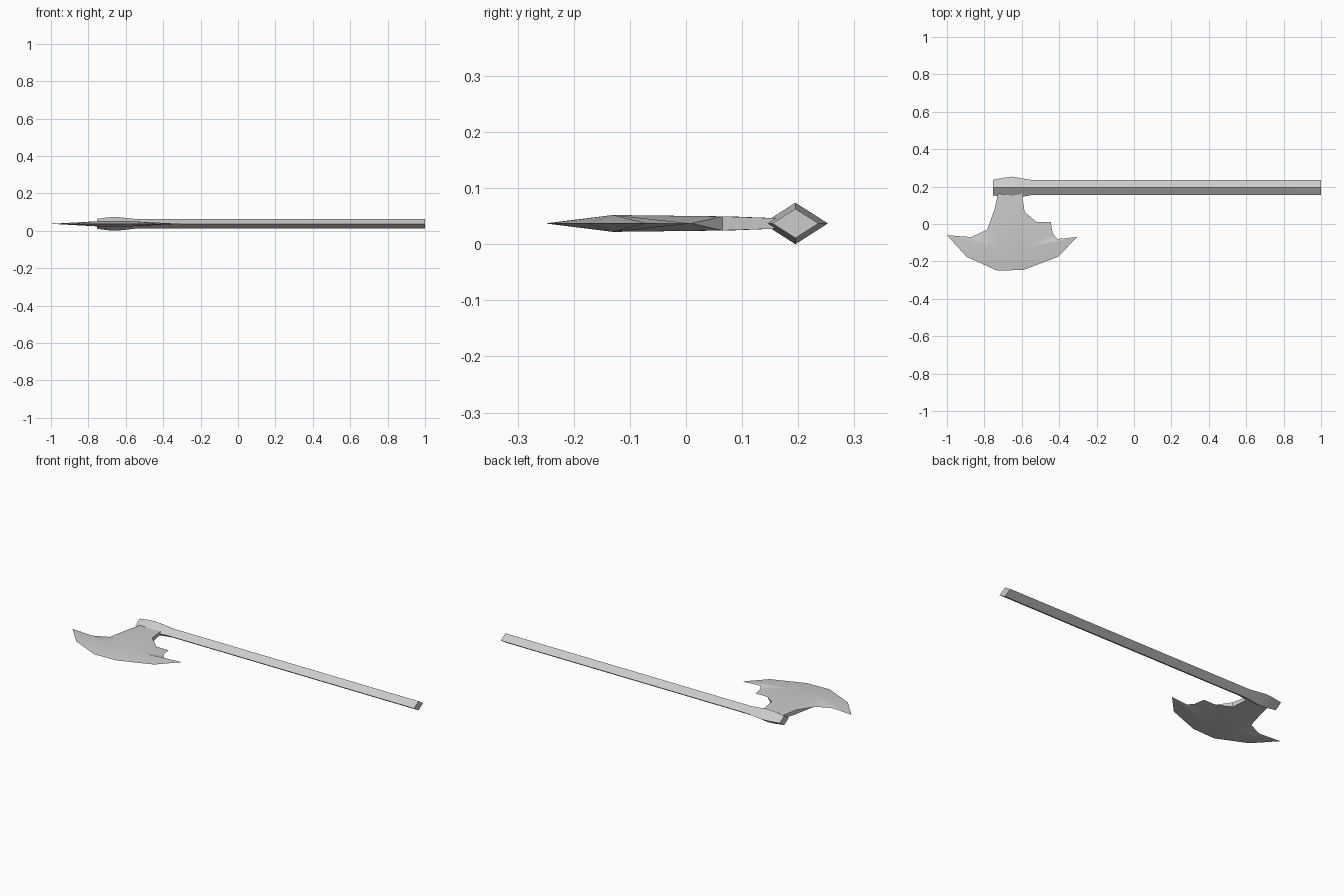
import bpy, bmesh

if "Cube" in bpy.data.objects:
    bpy.data.objects.remove(bpy.data.objects["Cube"], do_unlink=True)

MID = 0.037  # height of the axe's flat symmetry plane

grey = bpy.data.materials.new("plain grey")
grey.use_nodes = True
colour = (0.6, 0.6, 0.6, 1)
grey.diffuse_color = colour
grey.node_tree.nodes["Principled BSDF"].inputs["Base Color"].default_value = colour


def finish(bm, name):
    bmesh.ops.recalc_face_normals(bm, faces=bm.faces)
    mesh = bpy.data.meshes.new(name)
    bm.to_mesh(mesh)
    bm.free()
    mesh.materials.append(grey)
    obj = bpy.data.objects.new(name, mesh)
    bpy.context.collection.objects.link(obj)
    bpy.ops.object.select_all(action="DESELECT")
    obj.select_set(True)
    bpy.context.view_layer.objects.active = obj
    bpy.ops.object.shade_smooth_by_angle(angle=0.5)


# Handle: diamond section swept along x, swollen around the head
bm = bmesh.new()
rings = []
for x, wide, tall in [(-0.755, 0.041, 0.026), (-0.70, 0.052, 0.034), (-0.65, 0.058, 0.037),
                      (-0.55, 0.041, 0.026), (1.0, 0.041, 0.026)]:
    rings.append([bm.verts.new((x, 0.195 + wide * a, MID + tall * b))
                  for a, b in ((1, 0), (0, 1), (-1, 0), (0, -1))])
for r, s in zip(rings, rings[1:]):
    for i in range(4):
        j = (i + 1) % 4
        bm.faces.new((r[i], r[j], s[j], s[i]))
bm.faces.new(rings[0])
bm.faces.new(rings[-1])
finish(bm, "handle")

# Blade: thick neck and two hubs, falling to a sharp rim at mid height
left = [(-0.725, 0.17), (-0.745, 0.08), (-0.785, -0.03), (-0.87, -0.07),
        (-1.0, -0.06), (-0.895, -0.175), (-0.73, -0.25)]
right = [(-0.60, 0.17), (-0.585, 0.065), (-0.52, 0.01), (-0.445, 0.01), (-0.435, -0.05),
         (-0.41, -0.08), (-0.305, -0.07), (-0.405, -0.175), (-0.59, -0.245)]
neck = (0.009, 0.0125)
bm = bmesh.new()
rims = [[bm.verts.new((x, y, MID)) for x, y in side[2:]] for side in (left, right)]
sheets = []
for sign in (1, -1):
    chains, hubs = [], []
    for side, rim, hub_x in zip((left, right), rims, (-0.73, -0.60)):
        chain = [bm.verts.new((x, y, MID + sign * h))
                 for (x, y), h in zip(side, neck)] + rim
        hub = bm.verts.new((hub_x, -0.13, MID + sign * 0.015))
        for a, b in zip(chain[1:], chain[2:]):
            bm.faces.new((hub, a, b))
        chains.append(chain)
        hubs.append(hub)
    l, r = chains
    bm.faces.new((l[0], l[1], r[1], r[0]))
    bm.faces.new((l[1], hubs[0], hubs[1], r[1]))
    bm.faces.new((hubs[0], l[-1], r[-1], hubs[1]))
    sheets.append(chains)

# Neck side walls and the end buried in the handle
for up, down in zip(*sheets):
    bm.faces.new((up[0], up[1], down[1], down[0]))
    bm.faces.new((up[1], up[2], down[1]))
bm.faces.new((sheets[0][0][0], sheets[0][1][0], sheets[1][1][0], sheets[1][0][0]))
finish(bm, "blade")
